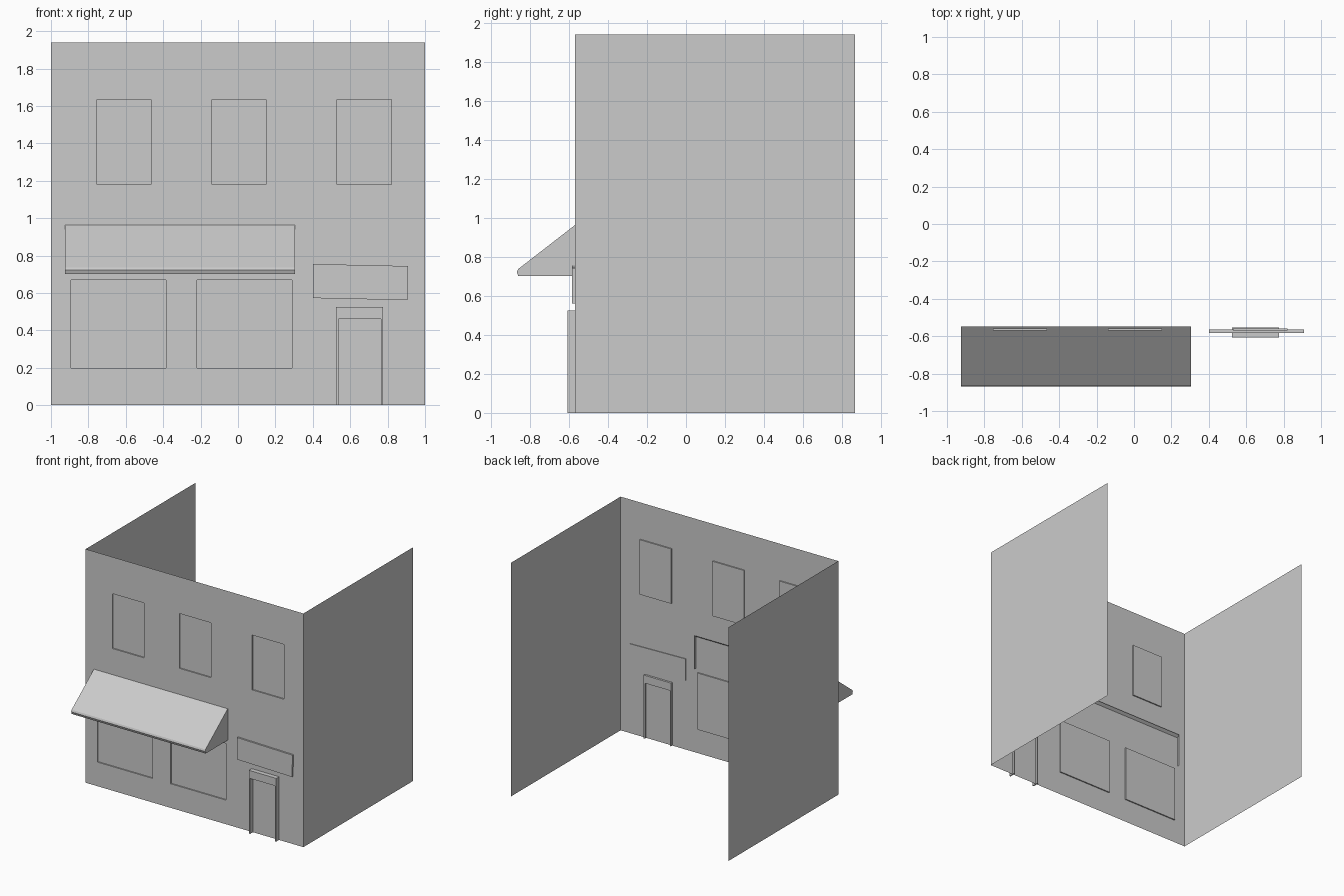
import bpy, bmesh

if "Cube" in bpy.data.objects:
    bpy.data.objects.remove(bpy.data.objects["Cube"])

FRONT, BACK, HEIGHT = -0.57, 0.868, 1.94


def make_object(name, bm):
    mesh = bpy.data.meshes.new(name)
    bm.to_mesh(mesh)
    bm.free()
    obj = bpy.data.objects.new(name, mesh)
    bpy.context.collection.objects.link(obj)
    return obj


def prism(name, profile, to_3d, offset):
    """Extrude a flat profile into a closed solid."""
    bm = bmesh.new()
    face = bm.faces.new([bm.verts.new(to_3d(a, b)) for a, b in profile])
    ext = bmesh.ops.extrude_face_region(bm, geom=[face], use_keep_orig=True)
    verts = [g for g in ext["geom"] if isinstance(g, bmesh.types.BMVert)]
    bmesh.ops.translate(bm, verts=verts, vec=offset)
    bmesh.ops.recalc_face_normals(bm, faces=bm.faces)
    return make_object(name, bm)


# Front wall and side walls: thin shell, open at the top and back
windows = [(x, x + 0.29, 1.18, 1.635) for x in (-0.755, -0.14, 0.53)]
windows += [(x, x + 0.508, 0.20, 0.67) for x in (-0.893, -0.22)]
xs = sorted({-1.0, 1.0, *[x for w in windows for x in w[:2]]})
zs = sorted({0.0, HEIGHT, *[z for w in windows for z in w[2:]]})

bm = bmesh.new()
grid = {(x, z): bm.verts.new((x, FRONT, z)) for x in xs for z in zs}
panes = []
for x0, x1 in zip(xs, xs[1:]):
    for z0, z1 in zip(zs, zs[1:]):
        face = bm.faces.new([grid[x0, z0], grid[x1, z0], grid[x1, z1], grid[x0, z1]])
        cx, cz = (x0 + x1) / 2, (z0 + z1) / 2
        if any(a < cx < b and c < cz < d for a, b, c, d in windows):
            panes.append(face)
# Window panes pushed slightly into the wall
ext = bmesh.ops.extrude_face_region(bm, geom=panes)
verts = [g for g in ext["geom"] if isinstance(g, bmesh.types.BMVert)]
bmesh.ops.translate(bm, verts=verts, vec=(0, 0.01, 0))
bmesh.ops.delete(bm, geom=[f for f in panes if f.is_valid], context="FACES")
# Side walls
for side in (-1, 1):
    ring = [(side, FRONT, 0), (side, BACK, 0), (side, BACK, HEIGHT), (side, FRONT, HEIGHT)]
    bm.faces.new([bm.verts.new(p) for p in (ring if side > 0 else ring[::-1])])
make_object("building_walls", bm)

# Awning: sloped sheet with a small front lip and closed ends, open below and behind
slope = [(-0.547, 0.981), (-0.862, 0.737), (-0.868, 0.722), (-0.860, 0.702)]
bm = bmesh.new()
left, right = [[bm.verts.new((x, y, z)) for y, z in slope + [(-0.547, 0.702)]]
               for x in (-0.925, 0.305)]
for i in range(len(slope) - 1):
    bm.faces.new([left[i], left[i + 1], right[i + 1], right[i]])
bm.faces.new(left[::-1])
bm.faces.new(right)
bmesh.ops.recalc_face_normals(bm, faces=bm.faces)
make_object("awning", bm)

# Door frame: thin jambs with a deeper lintel
frame = [(0.525, 0), (0.536, 0), (0.536, 0.46), (0.765, 0.46),
         (0.765, 0), (0.776, 0), (0.776, 0.525), (0.525, 0.525)]
prism("door_frame", frame, lambda x, z: (x, -0.607, z), (0, 0.054, 0))

# Sign board: slightly uneven plank above the door
board = [(0.40, 0.573), (0.905, 0.562), (0.909, 0.744), (0.40, 0.755)]
prism("sign_board", board, lambda x, z: (x, -0.584, z), (0, 0.020, 0))
